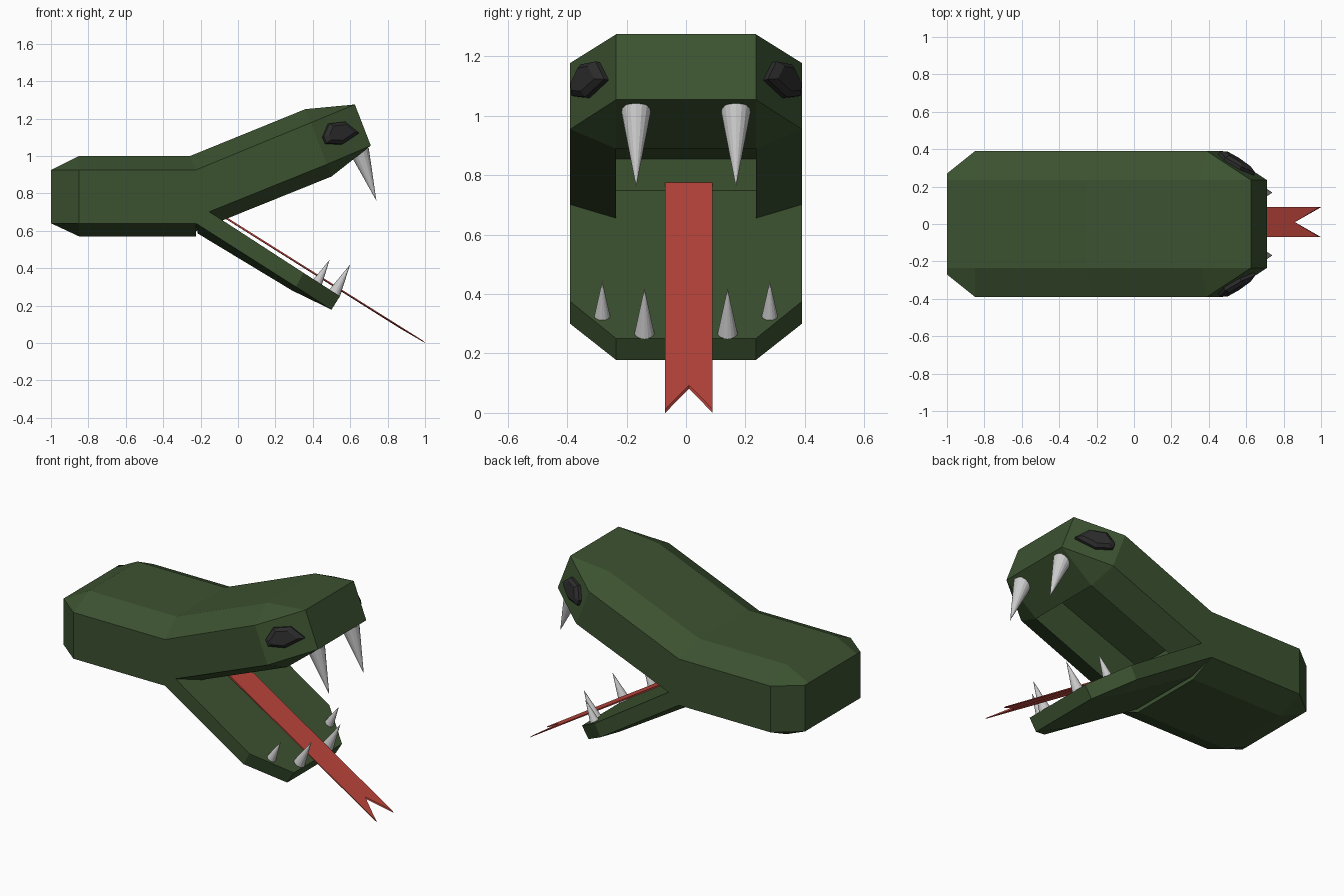
import bpy, bmesh
from mathutils import Vector

if "Cube" in bpy.data.objects:
    bpy.data.objects.remove(bpy.data.objects["Cube"])


def material(name, rgb):
    m = bpy.data.materials.new(name)
    m.diffuse_color = (*rgb, 1)
    m.use_nodes = True
    m.node_tree.nodes["Principled BSDF"].inputs["Base Color"].default_value = m.diffuse_color
    return m


GREEN = material("scale_green", (0.045, 0.085, 0.03))
RED = material("tongue_red", (0.5, 0.06, 0.045))
BLACK = material("eye_black", (0.025, 0.025, 0.025))


def loft(name, rings, mat=None):
    """Skin a list of equal-length rings and cap both ends."""
    bm = bmesh.new()
    loops = [[bm.verts.new(p) for p in r] for r in rings]
    for a, b in zip(loops, loops[1:]):
        for i in range(len(a)):
            j = (i + 1) % len(a)
            bm.faces.new((a[i], a[j], b[j], b[i]))
    bm.faces.new(loops[0])
    bm.faces.new(loops[-1])
    bmesh.ops.remove_doubles(bm, verts=bm.verts, dist=0.0005)
    bmesh.ops.recalc_face_normals(bm, faces=bm.faces)
    me = bpy.data.meshes.new(name)
    bm.to_mesh(me)
    bm.free()
    ob = bpy.data.objects.new(name, me)
    bpy.context.collection.objects.link(ob)
    if mat:
        me.materials.append(mat)
    return ob


def mirrored(half):
    """Complete a section given as (x, half width, z) points."""
    return [(x, y, z) for x, y, z in half] + [(x, -y, z) for x, y, z in reversed(half)]


W, N = 0.39, 0.235   # full half width, chamfered half width

# Neck: chamfered octagonal block with a tapered back end
neck = [(N, 1.0), (W, 0.925), (W, 0.64), (N, 0.57)]
neck_end = [(N, 0.925), (0.27, 0.925), (0.27, 0.64), (N, 0.64)]
loft("neck", [
    mirrored([(-1.0, y, z) for y, z in neck_end]),
    mirrored([(-0.85, y, z) for y, z in neck]),
    mirrored([(-0.225, y, z) for y, z in neck])], GREEN)

# Upper jaw: octagonal section with a palate channel underneath
hinge = [(-0.255, N, 1.0), (-0.225, W, 0.925), (-0.225, W, 0.673),
         (-0.225, N, 0.598), (-0.225, N, 0.855)]
cheek = [(0.36, N, 1.25), (0.39, W, 1.178), (0.475, W, 0.955),
         (0.50, N, 0.89), (0.42, N, 1.10)]
loft("upper_jaw", [mirrored(hinge), mirrored(cheek)], GREEN)

# Snout: closes the upper jaw and tapers to the nose
nose = [(0.625, N, 1.275), (0.625, N, 1.275), (0.71, N, 1.055), (0.71, N, 1.055)]
loft("snout", [mirrored(cheek[:4]), mirrored(nose)], GREEN)

# Lower jaw: thin slab tapering to the chin
loft("lower_jaw", [
    mirrored([(-0.225, W, 0.748), (-0.225, W, 0.64), (-0.215, N, 0.585)]),
    mirrored([(0.35, W, 0.375), (0.31, W, 0.30), (0.29, N, 0.28)]),
    mirrored([(0.545, N, 0.25), (0.50, N, 0.178), (0.50, N, 0.178)])], GREEN)

# Tongue: forked flat strip
outline = [(-0.225, -0.07), (0.99, -0.07), (0.86, 0.01), (0.99, 0.09), (-0.225, 0.09)]
slope = lambda x: 0.775 - (x + 0.225) * 0.628
loft("tongue", [
    [(x, y, slope(x)) for x, y in outline],
    [(x + 0.01 * (x > 0.9), y, slope(x) - 0.012) for x, y in outline]], RED)

# Eyes: faceted plates raised from the slanted cheeks
eye = [(0.45, 1.10), (0.48, 1.17), (0.565, 1.18), (0.64, 1.12), (0.55, 1.06), (0.465, 1.065)]
normal = Vector((0.488, -0.854, 0.184))


def on_cheek(x, z):
    t = ((x - 0.39) * 0.225 + (z - 1.178) * 0.085) / 0.061
    return Vector((x, -0.39 + 0.155 * t, z))


base = [on_cheek(x, z) for x, z in eye]
mid = sum(base, Vector()) / len(base)
plate = [mid + (p - mid) * 0.7 + normal * 0.035 for p in base]
rim = [p + normal * 0.018 for p in base]
for side, s in (("right", 1), ("left", -1)):
    loft("eye_" + side, [[(p.x, p.y * s, p.z) for p in r] for r in (base, rim, plate)], BLACK)


# Fangs and teeth: cones from base centre to tip, in pairs
def tooth(name, start, tip, r):
    a, b = Vector(start), Vector(tip)
    d = b - a
    bpy.ops.mesh.primitive_cone_add(vertices=16, radius1=r, depth=d.length, location=(a + b) / 2)
    ob = bpy.context.object
    ob.name = name
    ob.rotation_euler = d.to_track_quat('Z', 'Y').to_euler()


for name, y, a, b, r in (
        ("upper_fang", 0.168, (0.65, 1.025), (0.74, 0.76), 0.052),
        ("lower_front_tooth", 0.14, (0.515, 0.265), (0.60, 0.42), 0.034),
        ("lower_back_tooth", 0.282, (0.425, 0.325), (0.49, 0.445), 0.027)):
    for side, s in (("left", 1), ("right", -1)):
        tooth(f"{name}_{side}", (a[0], y * s, a[1]), (b[0], y * s, b[1]), r)
